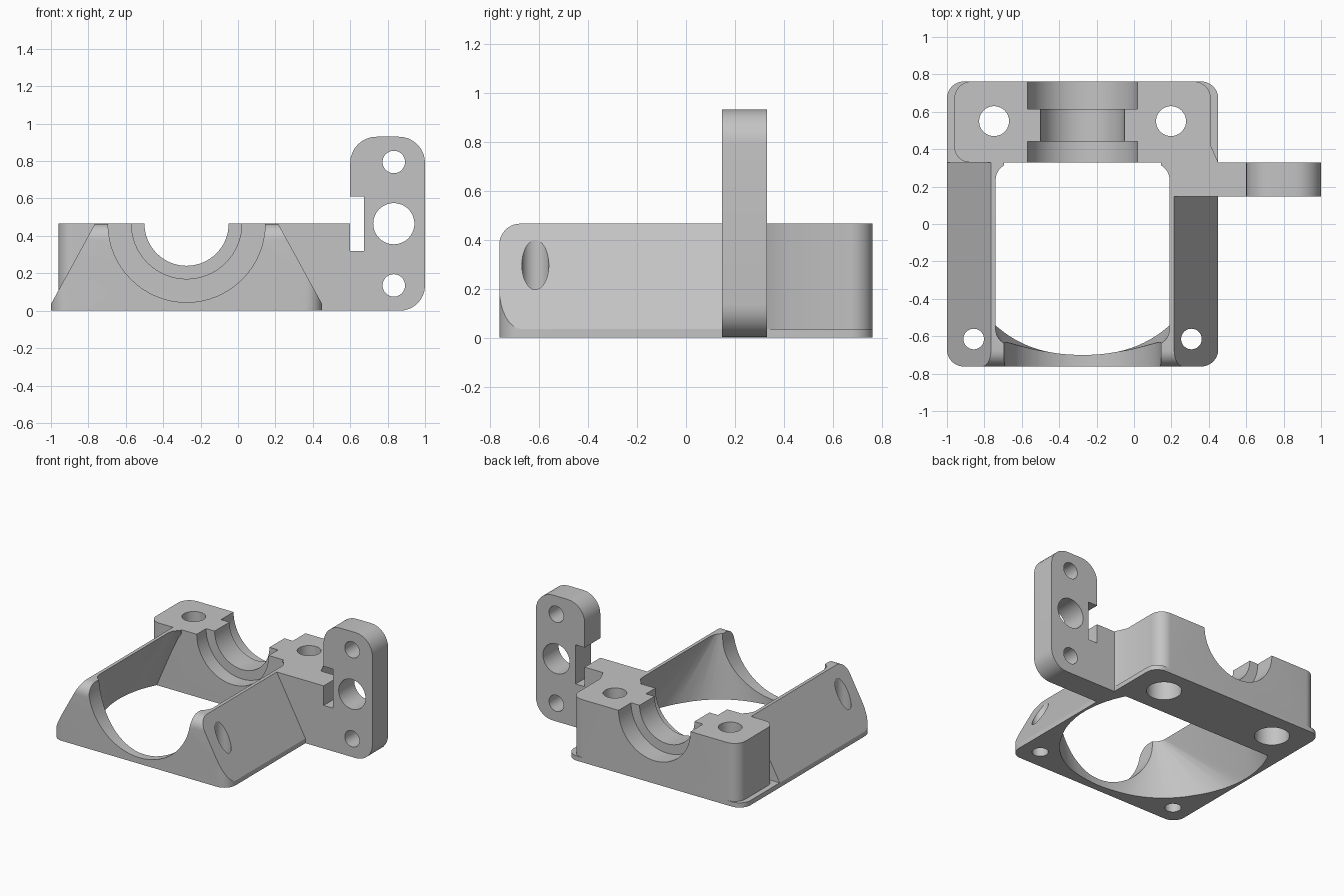
import bpy, bmesh, math
from mathutils import Vector

if "Cube" in bpy.data.objects:
    bpy.data.objects.remove(bpy.data.objects["Cube"])

H = 0.465          # deck height
MID = -0.275       # centre line of the body
LEFT, RIGHT = -1.0, 0.45
FRONT, WALL, BACK = -0.762, 0.33, 0.762


def circle(u, v, r, n=64):
    return [(u + r * math.cos(2 * math.pi * i / n), v + r * math.sin(2 * math.pi * i / n)) for i in range(n)]


def rounded(corners, steps=8):
    """Outline from (u, v) or (u, v, radius) corners."""
    out = []
    for i, c in enumerate(corners):
        p = Vector(c[:2])
        if len(c) < 3:
            out.append(tuple(p))
            continue
        a = (Vector(corners[i - 1][:2]) - p).normalized()
        b = (Vector(corners[(i + 1) % len(corners)][:2]) - p).normalized()
        half = a.angle(b) / 2
        centre = p + (a + b).normalized() * c[2] / math.sin(half)
        start = p + a * c[2] / math.tan(half) - centre
        end = p + b * c[2] / math.tan(half) - centre
        sweep = start.angle_signed(end)
        for k in range(steps + 1):
            t = -sweep * k / steps
            out.append((centre.x + start.x * math.cos(t) - start.y * math.sin(t),
                        centre.y + start.x * math.sin(t) + start.y * math.cos(t)))
    return out


def box(u0, v0, u1, v1, r=None):
    pts = [(u0, v0), (u1, v0), (u1, v1), (u0, v1)]
    return rounded([p + (r,) for p in pts]) if r else pts


def to_object(name, bm):
    bmesh.ops.recalc_face_normals(bm, faces=bm.faces)
    mesh = bpy.data.meshes.new(name)
    bm.to_mesh(mesh)
    bm.free()
    obj = bpy.data.objects.new(name, mesh)
    bpy.context.collection.objects.link(obj)
    return obj


def prism(name, outline, axis, lo, hi):
    """Extrude an outline along an axis."""
    place = {"x": lambda u, v, w: (w, u, v),
             "y": lambda u, v, w: (u, w, v),
             "z": lambda u, v, w: (u, v, w)}[axis]
    bm = bmesh.new()
    low, high = [[bm.verts.new(place(u, v, w)) for u, v in outline] for w in (lo, hi)]
    bm.faces.new(low)
    bm.faces.new(high)
    for i in range(len(outline)):
        bm.faces.new((low[i - 1], low[i], high[i], high[i - 1]))
    return to_object(name, bm)


def combine(target, tool, operation):
    mod = target.modifiers.new("combine", "BOOLEAN")
    mod.operation, mod.solver, mod.object = operation, "EXACT", tool
    bpy.context.view_layer.objects.active = target
    bpy.ops.object.modifier_apply(modifier=mod.name)
    bpy.data.objects.remove(tool)


def drill(target, u, v, r, axis, lo, hi):
    combine(target, prism("drill", circle(u, v, r), axis, lo, hi), "DIFFERENCE")


# Sloped side frame: end profile trimmed by the plan and side outlines
body = prism("mounting_bracket", [(LEFT, 0), (RIGHT, 0), (RIGHT, 0.035), (0.215, H), (-0.765, H), (LEFT, 0.035)],
             "y", FRONT, WALL)
plan = rounded([(LEFT, FRONT, 0.09), (RIGHT, FRONT, 0.09), (RIGHT, WALL), (LEFT, WALL)])
combine(body, prism("plan", plan, "z", -0.1, 0.6), "INTERSECT")
side = rounded([(FRONT, -0.1), (0.5, -0.1), (0.5, H), (FRONT, H, 0.085)])
combine(body, prism("side", side, "x", -1.2, 0.7), "INTERSECT")

# Base flange and rear clamp block
combine(body, prism("flange", box(LEFT, FRONT, RIGHT, BACK, 0.09), "z", 0, 0.035), "UNION")
block = rounded([(-0.96, WALL, 0.08), (RIGHT, WALL), (0.41, 0.42), (0.41, BACK, 0.09), (-0.96, BACK, 0.09)])
combine(body, prism("block", block, "z", 0, H), "UNION")

# Side arm with upright sensor plate
arm = rounded([(0.21, 0), (1, 0, 0.135), (1, 2 * H, 0.14), (0.6, 2 * H, 0.14), (0.6, 0.61), (0.675, 0.61),
               (0.675, 0.32), (0.6, 0.32), (0.6, H), (0.21, H)])
combine(body, prism("arm", arm, "y", 0.147, WALL), "UNION")

# Duct cavity: round at the base, blending to a rounded square at the deck
bm = bmesh.new()
for u, v in circle(MID, 0, 0.705, 96):
    bm.verts.new((u, v, 0))
    bm.verts.new((u, v, -0.1))
for u, v in box(-0.74, -0.65, 0.19, 0.325, 0.09):
    bm.verts.new((u, v, H))
hull = bmesh.ops.convex_hull(bm, input=bm.verts)
bmesh.ops.dissolve_limit(bm, angle_limit=0.002, verts=bm.verts, edges=bm.edges)
top = max(bm.faces, key=lambda f: f.calc_center_median().z)
lifted = bmesh.ops.extrude_face_region(bm, geom=[top])["geom"]
bmesh.ops.translate(bm, vec=(0, 0, 0.1), verts=[g for g in lifted if isinstance(g, bmesh.types.BMVert)])
if top.is_valid:
    bmesh.ops.delete(bm, geom=[top], context="FACES_ONLY")
cavity = to_object("cavity", bm)
combine(cavity, prism("limit", box(-1.5, -1, 1, WALL), "z", -0.3, 0.8), "INTERSECT")
combine(body, cavity, "DIFFERENCE")

# Front opening and stepped barrel groove
for radius, lo, hi in ((0.42, -0.9, WALL), (0.225, 0.2, 0.9), (0.295, 0.2, 0.44), (0.295, 0.615, 0.9)):
    drill(body, MID, H, radius, "y", lo, hi)

# Screw holes, mirrored about the centre line
for s in (-1, 1):
    drill(body, MID + s * 0.582, -0.615, 0.055, "z", -0.1, 0.6)
    drill(body, MID + s * 0.473, 0.55, 0.08, "z", -0.1, 0.6)
    drill(body, MID + s * 0.473, 0.55, 0.118, "z", -0.1, 0.2)

# Plate holes
for z, radius in ((0.135, 0.06), (H, 0.11), (0.795, 0.06)):
    drill(body, 0.833, z, radius, "y", 0, 0.5)

# Material and shading
grey = bpy.data.materials.new("plain_grey")
grey.use_nodes = True
grey.diffuse_color = (0.55, 0.55, 0.55, 1)
grey.node_tree.nodes["Principled BSDF"].inputs["Base Color"].default_value = (0.55, 0.55, 0.55, 1)
body.data.materials.clear()
body.data.materials.append(grey)
bpy.ops.object.select_all(action="DESELECT")
body.select_set(True)
bpy.context.view_layer.objects.active = body
bpy.ops.object.shade_smooth_by_angle(angle=math.radians(25))
